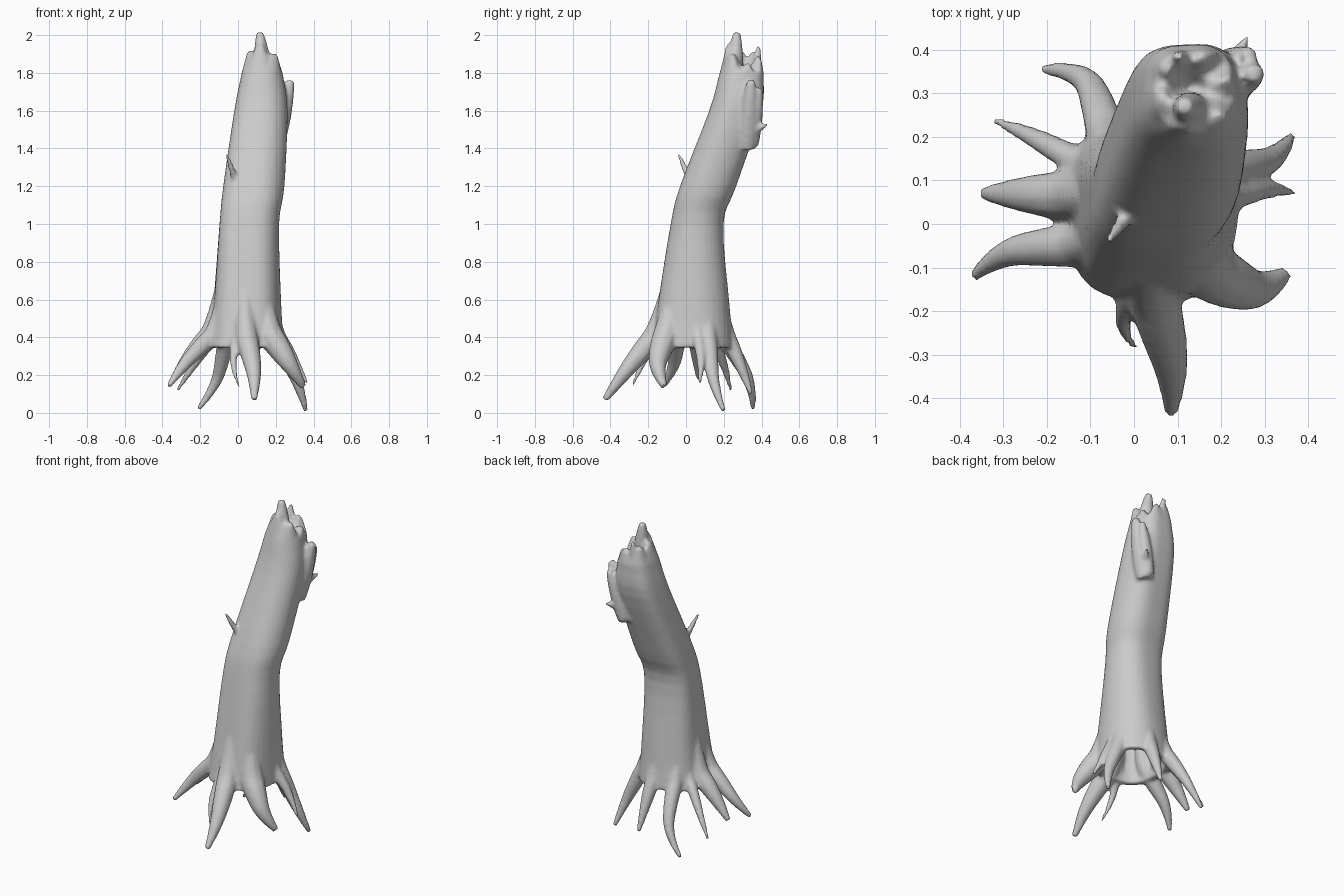
import bpy, bmesh, math, random
from mathutils import Vector

if "Cube" in bpy.data.objects:
    bpy.data.objects.remove(bpy.data.objects["Cube"])

random.seed(4)
N = 36

# trunk silhouette: z, x min, x max, y min, y max
PROFILE = [(.345, -.16, .24, -.18, .25), (.6, -.13, .225, -.145, .225),
           (1, -.1, .215, -.08, .197), (1.2, -.08, .243, -.03, .265),
           (1.6, -.02, .26, .125, .4), (1.8, .02, .235, .18, .412)]


def smooth_rows(rows, steps=4):
    """Catmull-Rom in-betweens so the trunk bends without creases."""
    v = [Vector(r) for r in rows]
    v = [2 * v[0] - v[1]] + v + [2 * v[-1] - v[-2]]
    out = []
    for a, b, c, d in zip(v, v[1:], v[2:], v[3:]):
        for t in (i / steps for i in range(steps)):
            out.append(b + (c - a) * t * .5 + (a * 2 - b * 5 + c * 4 - d) * t * t * .5
                       + (b * 3 - a - c * 3 + d) * t ** 3 * .5)
    return out + [v[-2]]


def ring(row, scale=1.0, lift=0.0, jag=None):
    """Slightly boxy oval cross-section."""
    z, x0, x1, y0, y1 = row
    pts = []
    for i in range(N):
        a = math.tau * i / N
        c, s = math.cos(a), math.sin(a)
        k = scale / (abs(c) ** 2.6 + abs(s) ** 2.6) ** (1 / 2.6)
        k *= 1 + 0.018 * math.sin(5 * a + 1.5 * z)
        dz = jag[i] if jag else 0
        pts.append(Vector(((x0 + x1 + c * k * (x1 - x0)) / 2,
                           (y0 + y1 + s * k * (y1 - y0)) / 2, z + lift + dz)))
    return pts


def make_object(name, bm):
    bmesh.ops.recalc_face_normals(bm, faces=bm.faces)
    me = bpy.data.meshes.new(name)
    bm.to_mesh(me)
    bm.free()
    ob = bpy.data.objects.new(name, me)
    bpy.context.collection.objects.link(ob)
    return ob


def loft(name, rings):
    bm = bmesh.new()
    loops = [[bm.verts.new(p) for p in r] for r in rings]
    n = len(loops[0])
    for a, b in zip(loops, loops[1:]):
        for i in range(n):
            j = (i + 1) % n
            bm.faces.new((a[i], a[j], b[j], b[i]))
    bm.faces.new(loops[0][::-1])
    bm.faces.new(loops[-1])
    return make_object(name, bm)


def limb(name, pts, radii):
    """Tapered curved tube along a few points."""
    cu = bpy.data.curves.new(name, 'CURVE')
    cu.dimensions = '3D'
    cu.bevel_depth = 1.0
    cu.bevel_resolution = 3
    cu.use_fill_caps = True
    sp = cu.splines.new('NURBS')
    sp.points.add(len(pts) - 1)
    for p, co, r in zip(sp.points, pts, radii):
        p.co = (*co, 1)
        p.radius = r
    sp.order_u = 3
    sp.use_endpoint_u = True
    sp.resolution_u = 6
    tmp = bpy.data.objects.new(name, cu)
    bpy.context.collection.objects.link(tmp)
    dg = bpy.context.evaluated_depsgraph_get()
    me = bpy.data.meshes.new_from_object(tmp.evaluated_get(dg))
    bpy.data.objects.remove(tmp)
    bm = bmesh.new()
    bm.from_mesh(me)
    bmesh.ops.remove_doubles(bm, verts=bm.verts, dist=1e-5)
    return make_object(name, bm)


def root(name, angle, tip, r, bow):
    """Ridge down the trunk wall, then a bowed sweep out to the tip."""
    a = math.radians(angle)
    wall = Vector((.04 + .16 * math.cos(a), .035 + .17 * math.sin(a), .44))
    ridge = Vector((.04 + .13 * math.cos(a), .035 + .13 * math.sin(a), .68))
    tip = Vector(tip)
    d = tip - wall
    side = Vector((-d.y, d.x, 0)).normalized() * bow
    knee = Vector((0, 0, .015))
    pts = [ridge, wall, wall.lerp(tip, .35) + side + knee,
           wall.lerp(tip, .75) + side * 1.6 + knee, tip]
    return limb(name, pts, [r * f for f in (.55, 1.05, .95, .6, .28)])


def spike(name, base, tip, r):
    """Short tapering twig or splinter."""
    base, tip = Vector(base), Vector(tip)
    return limb(name, [base, base.lerp(tip, .5), tip], (r * .8, r, r * .35))


# splintered rim heights: a little taller at the front, low at the back right
jag = []
for i in range(N):
    a = math.tau * i / N
    jag.append(0.04 * max(0, math.cos(a + 1.75)) ** 4 + 0.025 * math.sin(6 * a)
               + random.uniform(-.015, .015) - 0.06 * max(0, math.cos(a - .4)))

# trunk: hollow underneath, cratered broken top
inside = [ring(p, .83) for p in smooth_rows(PROFILE[:3])[::-1]]
outside = [ring(p) for p in smooth_rows(PROFILE)]
top = Vector(PROFILE[-1])
lean = top + Vector((.09, .01, .01, .015, .005))
crown = [ring(lean, .83, 0, jag), ring(lean, .62, .01, jag), ring(lean, .35, -.05), ring(lean, .12, -.09)]
parts = [loft("trunk", inside + outside + crown)]

# roots: name, angle on trunk, tip, thickness, sideways bow
for args in [("root_back_left", 128, (-.21, .355, .02), .046, -.045),
             ("root_left_thin", 148, (-.32, .237, .12), .033, -.004),
             ("root_left", 170, (-.345, .07, .18), .057, 0),
             ("root_front_left", 210, (-.367, -.12, .14), .05, -.024),
             ("root_front_thin", 255, (.005, -.285, .14), .027, -.02),
             ("root_front", 268, (.085, -.43, .07), .06, .012),
             ("root_front_right", 312, (.345, -.115, .14), .07, -.032),
             ("root_right", 28, (.36, .2, .01), .047, -.02),
             ("root_right_thin", 8, (.365, .07, .155), .033, .01),
             ("root_back", 80, (.09, .345, .1), .044, 0)]:
    parts.append(root(*args))

# broken twigs and splinters
for args in [("twig_front", (0, .04, 1.19), (-.06, -.04, 1.37), .022),
             ("twig_back", (.22, .35, 1.48), (.26, .43, 1.53), .022),
             ("splinter_right", (.19, .32, 1.4), (.28, .345, 1.76), .062),
             ("splinter_corner", (.19, .345, 1.42), (.265, .39, 1.72), .05),
             ("splinter_left", (.07, .3, 1.73), (.065, .29, 1.92), .035),
             ("splinter_back", (.12, .365, 1.75), (.1, .385, 1.94), .032),
             ("splinter_top", (.14, .25, 1.75), (.115, .27, 2.015), .055)]:
    parts.append(spike(*args))

# fuse everything into one continuous bark surface
bpy.ops.object.select_all(action='DESELECT')
for ob in parts:
    ob.select_set(True)
bpy.context.view_layer.objects.active = parts[0]
bpy.ops.object.join()
stump = bpy.context.object
stump.name = "broken_tree_trunk"
rm = stump.modifiers.new("fuse", 'REMESH')
rm.mode = 'VOXEL'
rm.voxel_size = 0.01
rm.use_smooth_shade = True
sm = stump.modifiers.new("soften", 'SMOOTH')
sm.factor = 0.5
sm.iterations = 6
